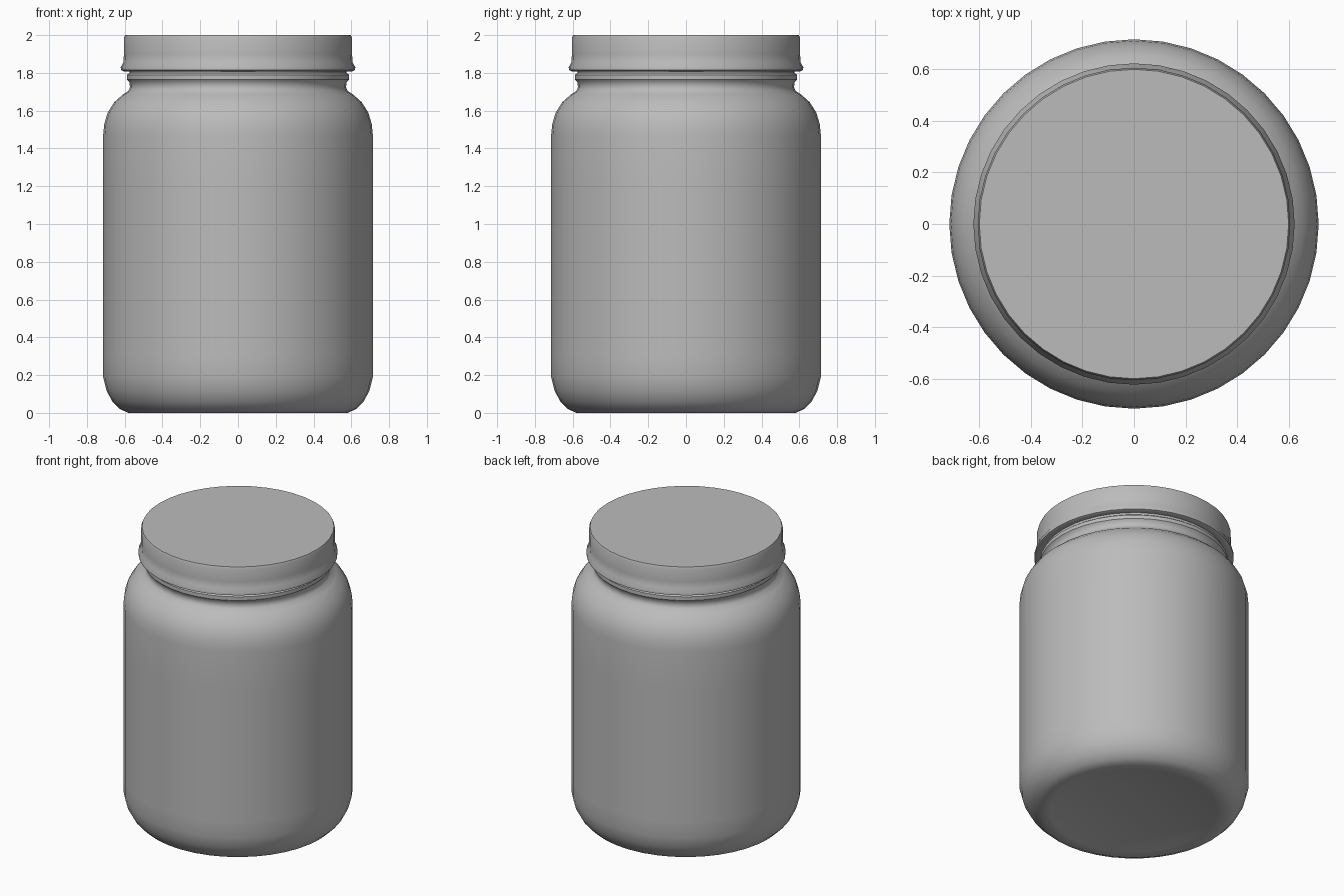
import bpy, bmesh, math

if "Cube" in bpy.data.objects:
    bpy.data.objects.remove(bpy.data.objects["Cube"])

grey = bpy.data.materials.new("plain grey")
grey.diffuse_color = (0.5, 0.5, 0.5, 1)
grey.use_nodes = True
grey.node_tree.nodes["Principled BSDF"].inputs["Base Color"].default_value = grey.diffuse_color


def lathe(name, profile, sides=40, angle=40):
    """Spin an (r, z) profile, running axis to axis, into a closed solid."""
    bm = bmesh.new()
    rings = []
    for r, z in profile:
        if r == 0:
            rings.append([bm.verts.new((0, 0, z))])
        else:
            rings.append([bm.verts.new((r * math.cos(2 * math.pi * i / sides),
                                        r * math.sin(2 * math.pi * i / sides), z))
                          for i in range(sides)])
    for a, b in zip(rings, rings[1:]):
        for i in range(sides):
            j = (i + 1) % sides
            if len(a) == 1:
                bm.faces.new((a[0], b[j], b[i]))
            elif len(b) == 1:
                bm.faces.new((a[i], a[j], b[0]))
            else:
                bm.faces.new((a[i], a[j], b[j], b[i]))
    bmesh.ops.recalc_face_normals(bm, faces=bm.faces)
    mesh = bpy.data.meshes.new(name)
    bm.to_mesh(mesh)
    bm.free()
    mesh.materials.append(grey)
    obj = bpy.data.objects.new(name, mesh)
    bpy.context.collection.objects.link(obj)
    bpy.ops.object.select_all(action='DESELECT')
    obj.select_set(True)
    bpy.context.view_layer.objects.active = obj
    bpy.ops.object.shade_smooth_by_angle(angle=math.radians(angle))
    return obj


# Jar body: shallow base recess, rounded foot, straight wall, shoulder, threaded neck
lathe("jar_body", [
    (0, 0.02), (0.47, 0.02), (0.52, 0.003), (0.58, 0.0), (0.625, 0.02),
    (0.665, 0.06), (0.695, 0.115), (0.714, 0.19), (0.714, 0.3), (0.714, 1.2),
    (0.714, 1.47), (0.708, 1.53), (0.69, 1.59), (0.655, 1.645), (0.61, 1.685),
    (0.58, 1.705), (0.572, 1.725), (0.575, 1.75), (0.588, 1.765), (0.588, 1.79),
    (0.575, 1.80), (0.575, 1.83), (0, 1.83)])

# Screw lid: flared lower bead, straight skirt, flat top
lathe("lid", [
    (0, 1.815), (0.57, 1.815), (0.605, 1.808), (0.62, 1.815), (0.621, 1.83),
    (0.607, 1.855), (0.604, 1.90), (0.604, 1.985), (0.598, 2.0), (0, 2.0)])
